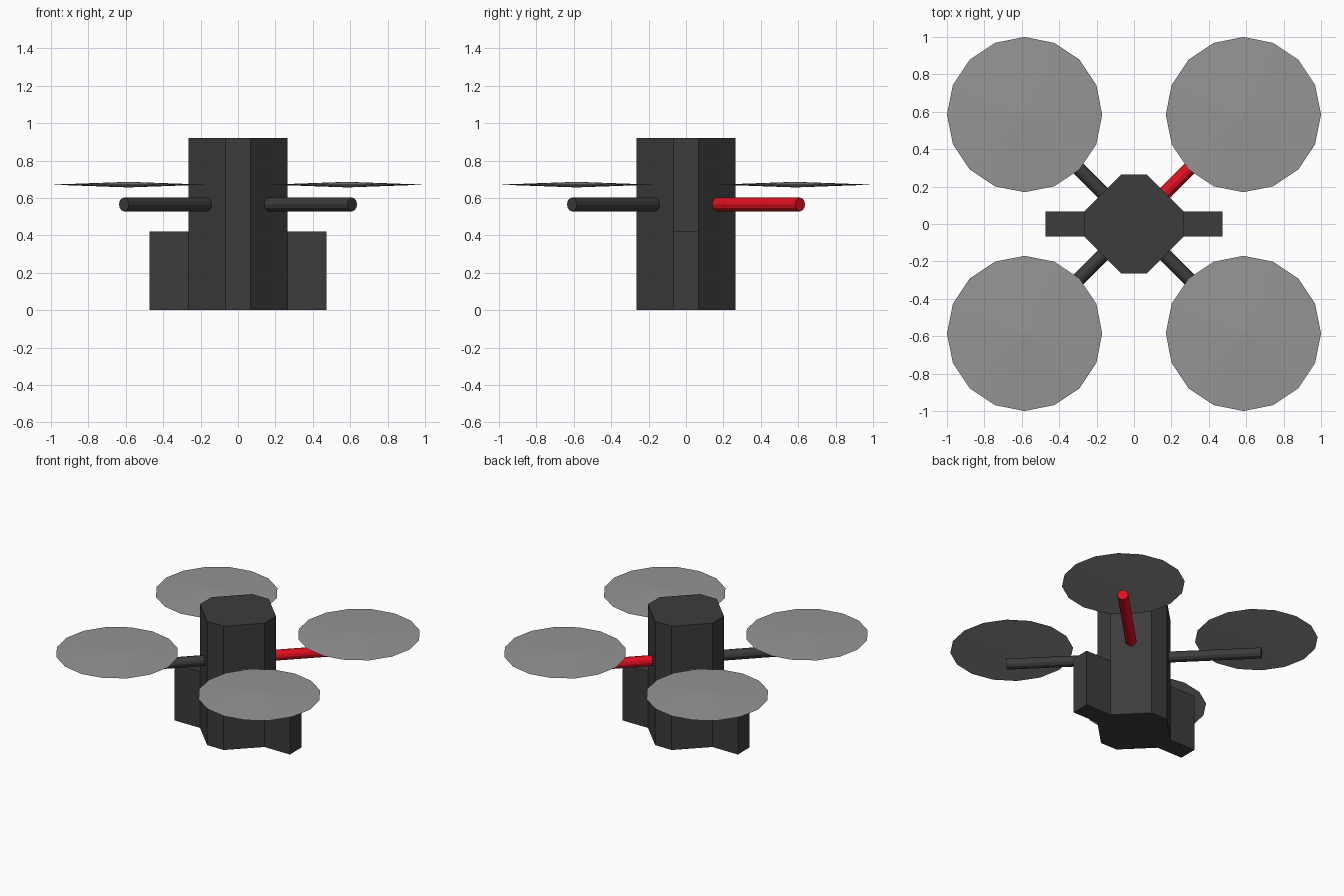
import bpy, bmesh
from math import sin, cos, pi
from mathutils import Vector

if "Cube" in bpy.data.objects:
    bpy.data.objects.remove(bpy.data.objects["Cube"])


def material(name, color):
    m = bpy.data.materials.new(name)
    m.diffuse_color = (*color, 1)
    m.use_nodes = True
    m.node_tree.nodes["Principled BSDF"].inputs["Base Color"].default_value = m.diffuse_color
    return m


DARK = material("dark_grey", (0.045, 0.045, 0.045))
LIGHT = material("rotor_grey", (0.3, 0.3, 0.3))
RED = material("red", (0.75, 0.005, 0.015))


def finish(bm, name, mat):
    bmesh.ops.recalc_face_normals(bm, faces=bm.faces)
    me = bpy.data.meshes.new(name)
    bm.to_mesh(me)
    bm.free()
    me.materials.append(mat)
    ob = bpy.data.objects.new(name, me)
    bpy.context.collection.objects.link(ob)
    return ob


def prism(name, profile, height, mat):
    bm = bmesh.new()
    face = bm.faces.new([bm.verts.new((x, y, 0)) for x, y in profile])
    top = bmesh.ops.extrude_face_region(bm, geom=[face])["geom"]
    bmesh.ops.translate(bm, vec=(0, 0, height),
                        verts=[v for v in top if isinstance(v, bmesh.types.BMVert)])
    return finish(bm, name, mat)


# Octagonal body with narrow sides facing the axes
R, C = 0.265, 0.068
prism("body", [(R, -C), (R, C), (C, R), (-C, R), (-R, C), (-R, -C), (-C, -R), (C, -R)],
      0.92, DARK)

# Side blocks that the body stands on
for side, s in (("right", 1), ("left", -1)):
    prism(side + "_side_block",
          [(s * R, -C), (s * 0.474, -C), (s * 0.474, C), (s * R, C)], 0.42, DARK)


# Round arm between two points
def arm(name, a, b, radius, mat):
    bm = bmesh.new()
    d = Vector(b) - Vector(a)
    bmesh.ops.create_cone(bm, cap_ends=True, segments=12, radius1=radius,
                          radius2=radius, depth=d.length)
    bm.transform(d.to_track_quat('Z', 'Y').to_matrix().to_4x4())
    bmesh.ops.translate(bm, verts=bm.verts, vec=(Vector(a) + Vector(b)) / 2)
    return finish(bm, name, mat)


# Thin lens-shaped rotor disc: one rim with an apex above and below
def rotor(name, x, y, z=0.671, radius=0.415, rise=0.015, n=16):
    bm = bmesh.new()
    rim = [bm.verts.new((x + radius * cos(2 * pi * i / n),
                         y + radius * sin(2 * pi * i / n), z)) for i in range(n)]
    for dz in (rise, -rise):
        apex = bm.verts.new((x, y, z + dz))
        for i in range(n):
            bm.faces.new((rim[i], rim[(i + 1) % n], apex))
    return finish(bm, name, LIGHT)


for sy, end in ((-1, "front"), (1, "back")):
    for sx, side in ((-1, "left"), (1, "right")):
        mat = RED if (sx, sy) == (1, 1) else DARK
        arm(f"{end}_{side}_arm", (sx * 0.165, sy * 0.165, 0.565),
            (sx * 0.61, sy * 0.61, 0.565), 0.037, mat)
        rotor(f"{end}_{side}_rotor", sx * 0.585, sy * 0.585)
